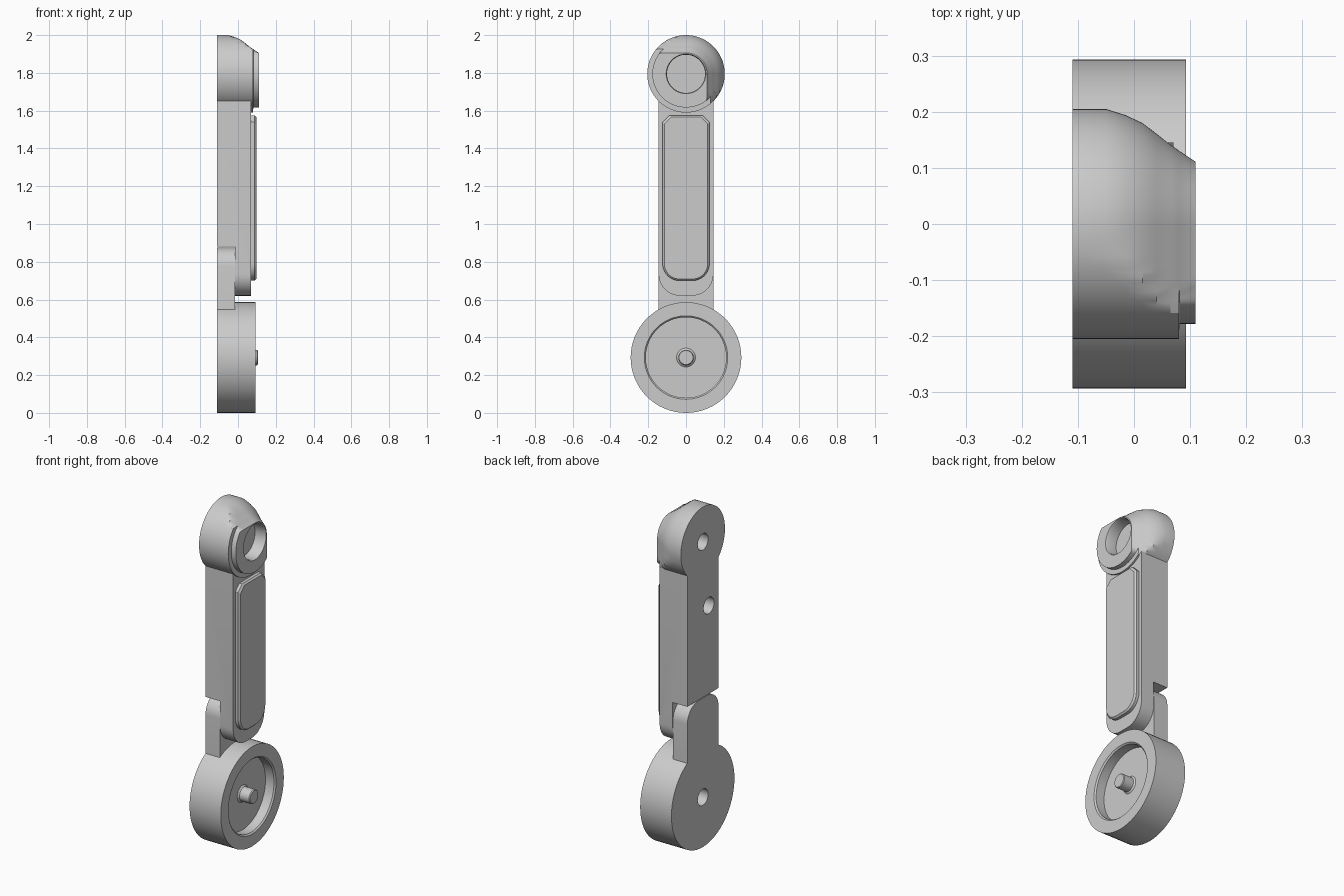
import bpy, bmesh, math
from math import sin, cos, pi, radians
from mathutils import Vector, Matrix

if "Cube" in bpy.data.objects:
    bpy.data.objects.remove(bpy.data.objects["Cube"], do_unlink=True)

grey = bpy.data.materials.new("plain_grey")
grey.use_nodes = True
COLOUR = (0.6, 0.6, 0.6, 1)
grey.diffuse_color = COLOUR
grey.node_tree.nodes["Principled BSDF"].inputs["Base Color"].default_value = COLOUR

# Main dimensions
BACK = -0.11
WHEEL_Z, WHEEL_R = 0.293, 0.293
HEAD_Z, HEAD_R = 1.795, 0.205
HALF = 0.145
HOLE_R = 0.048


def make_object(name, bm):
    bmesh.ops.remove_doubles(bm, verts=bm.verts, dist=1e-5)
    bmesh.ops.recalc_face_normals(bm, faces=bm.faces)
    mesh = bpy.data.meshes.new(name)
    bm.to_mesh(mesh)
    bm.free()
    mesh.materials.append(grey)
    obj = bpy.data.objects.new(name, mesh)
    bpy.context.collection.objects.link(obj)
    return obj


def select(obj):
    bpy.ops.object.select_all(action='DESELECT')
    obj.select_set(True)
    bpy.context.view_layer.objects.active = obj


def smooth(obj):
    select(obj)
    bpy.ops.object.shade_smooth_by_angle(angle=radians(28))


def loft(name, sections):
    """Skin (x, [(y, z), ...]) sections along x and cap both ends."""
    bm = bmesh.new()
    rings = [[bm.verts.new((x, y, z)) for y, z in pts] for x, pts in sections]
    for a, b in zip(rings, rings[1:]):
        for i in range(len(a)):
            j = (i + 1) % len(a)
            bm.faces.new((a[i], a[j], b[j], b[i]))
    bm.faces.new(rings[0])
    bm.faces.new(rings[-1])
    return make_object(name, bm)


def lathe(name, profile, z, steps=64):
    """Revolve (x, radius) points about the x axis at height z."""
    bm = bmesh.new()
    verts = [bm.verts.new((x, 0, r)) for x, r in profile]
    edges = [bm.edges.new(pair) for pair in zip(verts, verts[1:])]
    bmesh.ops.spin(bm, geom=verts + edges, cent=(0, 0, 0), axis=(1, 0, 0),
                   angle=2 * pi, steps=steps, use_merge=True)
    bmesh.ops.translate(bm, verts=bm.verts, vec=(0, 0, z))
    return make_object(name, bm)


def circle(y, z, r, steps=40):
    return [(y + r * cos(2 * pi * i / steps), z + r * sin(2 * pi * i / steps))
            for i in range(steps)]


def arc(z, r, start, end, steps=16):
    angles = [radians(start + (end - start) * i / steps) for i in range(steps + 1)]
    return [(r * cos(a), z + r * sin(a)) for a in angles]


def corner(y, z, toward_prev, toward_next, r, steps=10):
    """Round a right-angled corner."""
    p, a, b = Vector((y, z)), Vector(toward_prev), Vector(toward_next)
    c = p + r * (a + b)
    pts = [c - r * (b * cos(t) + a * sin(t))
           for t in (pi / 2 * i / steps for i in range(steps + 1))]
    return [tuple(q) for q in pts]


def cut(obj, cutter):
    mod = obj.modifiers.new("cut", 'BOOLEAN')
    mod.operation, mod.solver, mod.object = 'DIFFERENCE', 'EXACT', cutter
    cutter.hide_render = True
    select(obj)
    bpy.ops.object.modifier_apply(modifier=mod.name)
    bpy.data.objects.remove(cutter, do_unlink=True)


def back_hole(obj, y, z):
    ring = circle(y, z, HOLE_R)
    cut(obj, loft("hole_cutter", [(BACK - 0.05, ring), (BACK + 0.08, ring)]))


UP, DOWN, LEFT, RIGHT = (0, 1), (0, -1), (-1, 0), (1, 0)

# Wheel housing: rear socket, rim, dished front and centre pin
wheel = lathe("wheel_housing", [
    (-0.03, 0), (-0.03, HOLE_R), (BACK, HOLE_R), (BACK, WHEEL_R),
    (0.093, WHEEL_R), (0.093, 0.221), (0.085, 0.213), (0.03, 0.213),
    (0.03, 0.05), (0.038, 0.041), (0.1, 0.041), (0.105, 0.037), (0.105, 0)], WHEEL_Z)
smooth(wheel)

# Link rising from the wheel, its foot following the rim
spread = math.degrees(math.asin(HALF / (WHEEL_R - 0.003)))
link_outline = (arc(WHEEL_Z, WHEEL_R - 0.003, 90 + spread, 90 - spread)
                + corner(HALF, 0.875, DOWN, LEFT, 0.1)
                + corner(-HALF, 0.875, RIGHT, DOWN, 0.1))
smooth(loft("lower_link", [(BACK, link_outline), (-0.017, link_outline)]))

# Arm with rounded lower end, notched at the back for the link
spread = math.degrees(math.asin(HALF / (HEAD_R - 0.003)))
arm_outline = (arc(HEAD_Z, HEAD_R - 0.003, 270 - spread, 270 + spread)
               + corner(HALF, 0.62, UP, LEFT, 0.115)
               + corner(-HALF, 0.62, RIGHT, UP, 0.115))
arm = loft("arm", [(BACK, arm_outline), (0.07, arm_outline)])
notch = [(-0.3, 0.5), (0.3, 0.5), (0.3, 0.88), (-0.3, 0.88)]
cut(arm, loft("notch_cutter", [(BACK - 0.1, notch), (-0.015, notch)]))
back_hole(arm, -0.055, 1.4)
smooth(arm)


# Raised cover panel with chamfered top corners and rounded bottom corners
def panel_outline(m):
    w, top, bottom = 0.124 - m, 1.575 - m, 0.7 + m
    return (corner(-w, top, DOWN, RIGHT, 0.036, 1) + corner(w, top, LEFT, DOWN, 0.036, 1)
            + corner(w, bottom, UP, LEFT, 0.09 - m) + corner(-w, bottom, RIGHT, UP, 0.09 - m))


smooth(loft("cover_panel", [(0.06, panel_outline(0)), (0.088, panel_outline(0)),
                            (0.097, panel_outline(0.009))]))


# Head: a round drum whose upper rear quarter slopes in to the boss
def head_section(limit, outer, steps=128):
    pts = []
    for i in range(steps):
        a = 2 * pi * i / steps
        c, s = cos(a), sin(a)
        if c >= 0 and s >= 0:
            r = limit
        elif s > 0:
            r = limit / s
        elif c > 1e-6:
            r = limit / c
        else:
            r = outer
        r = min(r, outer)
        pts.append((r * c, HEAD_Z + r * s))
    return pts


head = loft("head", [(x, head_section(limit, outer)) for x, limit, outer in (
    (BACK, HEAD_R, HEAD_R), (-0.05, HEAD_R, HEAD_R), (-0.015, 0.194, HEAD_R),
    (0.015, 0.18, HEAD_R), (0.04, 0.161, HEAD_R), (0.065, 0.141, HEAD_R),
    (0.08, 0.131, HEAD_R), (0.081, 0.13, 0.178), (0.11, 0.111, 0.178))])
back_hole(head, 0, HEAD_Z)
cut(head, loft("socket_cutter", [(0.04, circle(0, HEAD_Z, 0.101, 56)),
                                 (0.1, circle(0, HEAD_Z, 0.101, 56)),
                                 (0.12, circle(0, HEAD_Z, 0.109, 56))]))
smooth(head)
